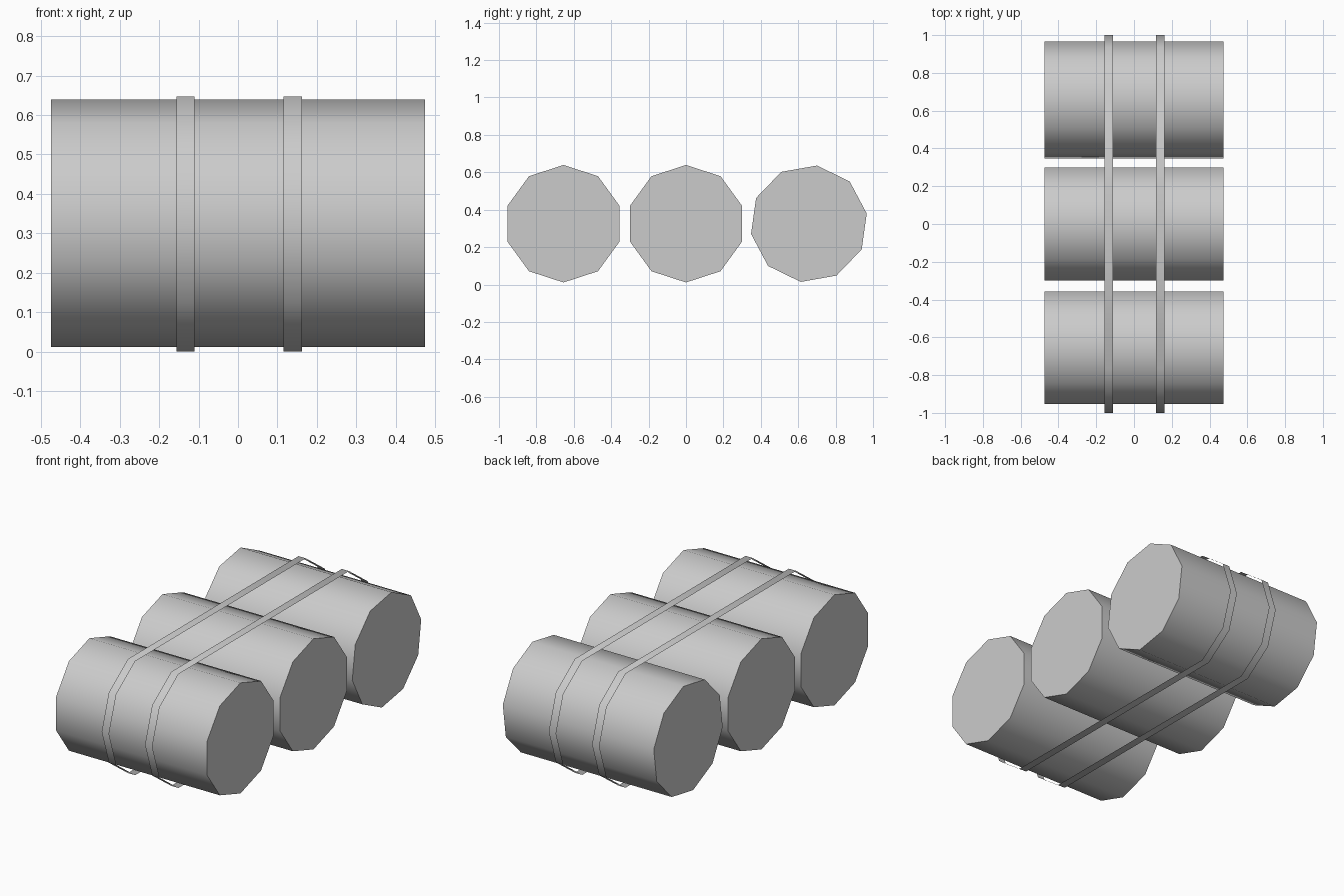
import bpy, bmesh
from math import sin, cos, pi, radians
from mathutils import Matrix, Vector

cube = bpy.data.objects.get("Cube")
if cube:
    bpy.data.objects.remove(cube)

grey = bpy.data.materials.new("plain_grey")
grey.use_nodes = True
grey.diffuse_color = (0.6, 0.6, 0.6, 1)
grey.node_tree.nodes["Principled BSDF"].inputs["Base Color"].default_value = (0.6, 0.6, 0.6, 1)

SIDES = 10
MID_Z = 0.325


def add_object(name, bm):
    mesh = bpy.data.meshes.new(name)
    bm.to_mesh(mesh)
    bm.free()
    mesh.materials.append(grey)
    obj = bpy.data.objects.new(name, mesh)
    bpy.context.collection.objects.link(obj)
    bpy.ops.object.select_all(action='DESELECT')
    obj.select_set(True)
    bpy.context.view_layer.objects.active = obj
    bpy.ops.object.shade_smooth_by_angle(angle=radians(50))
    return obj


def barrel(name, y, roll):
    """Closed ten-sided drum lying along x, rolled about its own axis."""
    bm = bmesh.new()
    place = (Matrix.Translation((0, y, MID_Z))
             @ Matrix.Rotation(radians(roll), 4, 'X')
             @ Matrix.Rotation(radians(90), 4, 'Y'))
    bmesh.ops.create_cone(bm, cap_ends=True, segments=SIDES, radius1=0.314,
                          radius2=0.314, depth=0.948, matrix=place)
    add_object(name, bm)


def strap(name, x, width=0.046, reach=0.66, radius=0.34):
    """Thin open ribbon looped around all the barrels."""
    loop = []
    for side, start in ((1, -72), (-1, 108)):
        for i in range(SIDES // 2):
            a = radians(start + i * 360 / SIDES)
            loop.append((side * reach + radius * cos(a), MID_Z - 0.001 + radius * sin(a)))
    bm = bmesh.new()
    left, right = [[bm.verts.new((x + s * width / 2, y, z)) for y, z in loop] for s in (-1, 1)]
    for i in range(len(loop)):
        j = (i + 1) % len(loop)
        bm.faces.new((left[i], right[i], right[j], left[j]))
    bm.normal_update()
    # Make the ribbon face away from the barrels
    hub = Vector((x, 0, MID_Z))
    if sum(f.normal.dot(f.calc_center_median() - hub) for f in bm.faces) < 0:
        bmesh.ops.reverse_faces(bm, faces=bm.faces[:])
    add_object(name, bm)


# Three drums in a row; the rear one is rolled slightly
barrel("front_barrel", -0.655, 18)
barrel("middle_barrel", 0, 18)
barrel("rear_barrel", 0.657, 10)

# Two straps around the row
strap("right_strap", -0.133)
strap("left_strap", 0.139)
